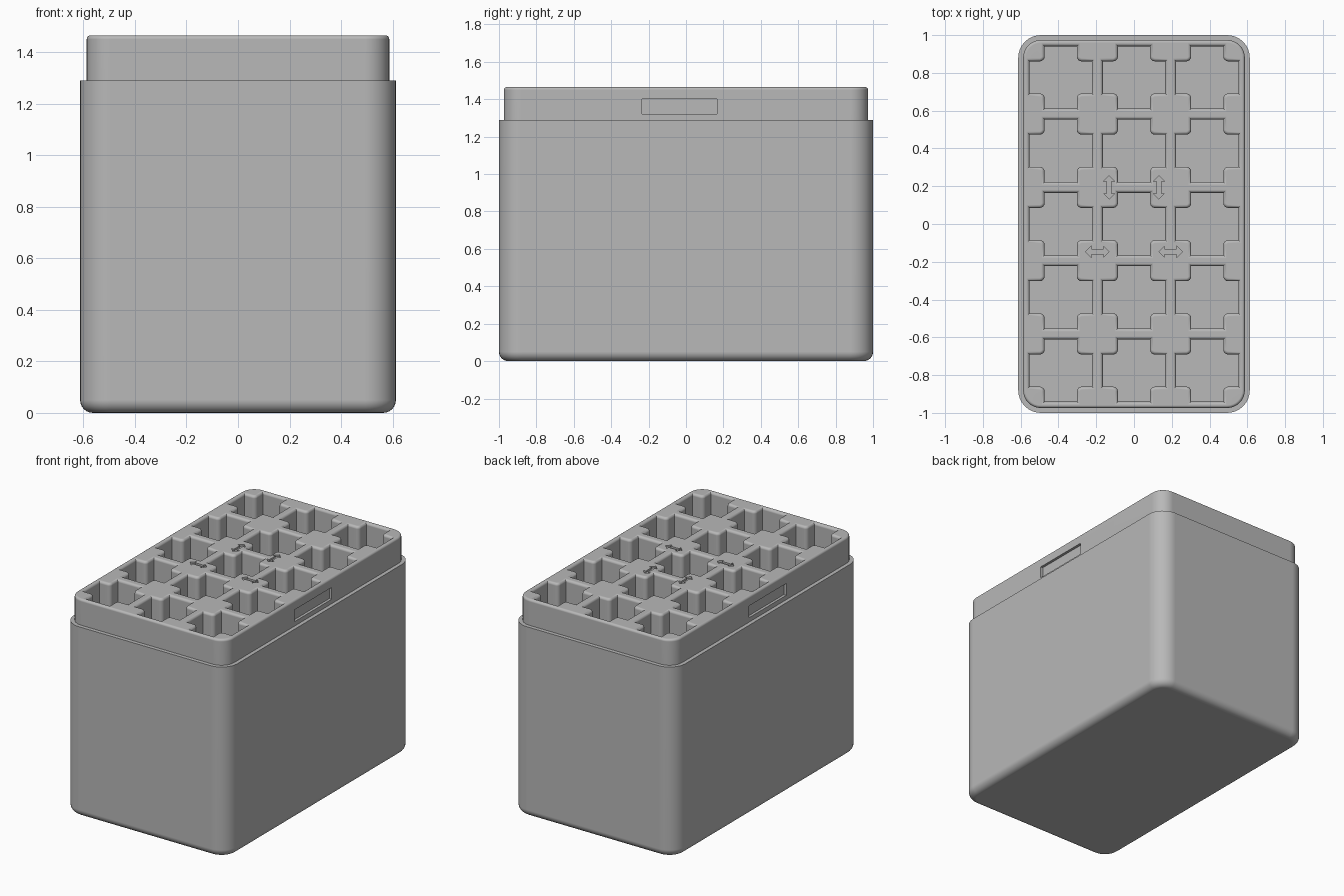
import bpy, bmesh, math

if "Cube" in bpy.data.objects:
    bpy.data.objects.remove(bpy.data.objects["Cube"])

HX, HY, R = 0.613, 1.0, 0.12       # case half sizes and corner radius
LEDGE, TOP, FLOOR = 1.29, 1.465, 0.06
STEP = 0.026                       # how far the neck is set in
PITCH, ARM, HALF, RC = 0.388, 0.165, 0.085, 0.026   # pocket grid and cross shape

grey = bpy.data.materials.new("grey plastic")
grey.diffuse_color = (0.48, 0.48, 0.48, 1)
grey.use_nodes = True
grey.node_tree.nodes["Principled BSDF"].inputs["Base Color"].default_value = grey.diffuse_color


def loft(bm, rings):
    """Skin a list of equal-length point rings and cap both ends."""
    loops = [[bm.verts.new(p) for p in ring] for ring in rings]
    n = len(loops[0])
    for a, b in zip(loops, loops[1:]):
        for i in range(n):
            j = (i + 1) % n
            bm.faces.new((a[i], a[j], b[j], b[i]))
    bm.faces.new(loops[0][::-1])
    bm.faces.new(loops[-1])


def finish(bm, name):
    bmesh.ops.recalc_face_normals(bm, faces=bm.faces)
    me = bpy.data.meshes.new(name)
    bm.to_mesh(me)
    bm.free()
    me.materials.append(grey)
    ob = bpy.data.objects.new(name, me)
    bpy.context.collection.objects.link(ob)
    return ob


def rounded_rect(inset, z, seg=8):
    r = R - inset
    pts = []
    for k, (sx, sy) in enumerate([(1, 1), (-1, 1), (-1, -1), (1, -1)]):
        for i in range(seg + 1):
            t = math.pi / 2 * (k + i / seg)
            pts.append((sx * (HX - R) + r * math.cos(t),
                        sy * (HY - R) + r * math.sin(t), z))
    return pts


def cross(cx, cy, grow, z, seg=4):
    """Plus-shaped outline with rounded inner corners."""
    a, b, c, r = ARM + grow, HALF + grow, HALF + RC, RC - grow
    quarter = [(a, b)]
    for i in range(seg + 1):
        t = math.pi / 2 * i / seg
        quarter.append((c - r * math.sin(t), c - r * math.cos(t)))
    quarter.append((b, a))
    pts = []
    for k in range(4):
        for x, y in quarter:
            for _ in range(k):
                x, y = -y, x
            pts.append((cx + x, cy + y, z))
    return pts


def arc_steps(n):
    return [math.pi / 2 * i / n for i in range(n + 1)]


# Case: rounded base, straight walls, ledge and narrower neck
bm = bmesh.new()
rb, rt = 0.05, 0.015
rings = [rounded_rect(rb * (1 - math.sin(t)), rb * (1 - math.cos(t))) for t in arc_steps(6)]
rings += [rounded_rect(0, LEDGE), rounded_rect(STEP, LEDGE)]
rings += [rounded_rect(STEP + rt * (1 - math.cos(t)), TOP - rt + rt * math.sin(t))
          for t in arc_steps(4)]
loft(bm, rings)
case = finish(bm, "case")

# Pockets: 3 x 5 crosses with a rounded lip
bm = bmesh.new()
lip = 0.017
for ix in (-1, 0, 1):
    for iy in (-2, -1, 0, 1, 2):
        cx, cy = ix * PITCH, iy * PITCH
        rings = [cross(cx, cy, 0, FLOOR)]
        rings += [cross(cx, cy, lip * (1 - math.cos(t)), TOP - lip + lip * math.sin(t))
                  for t in arc_steps(4)]
        rings.append(cross(cx, cy, lip, TOP + 0.1))
        loft(bm, rings)
pockets = finish(bm, "pocket_cutter")

# Latch slots on both sides of the neck, and shallow arrow marks on top
bm = bmesh.new()
for s in (-1, 1):
    x0, x1 = s * (HX - STEP - 0.018), s * (HX + 0.1)
    loft(bm, [[(x, -0.235, 1.32), (x, 0.165, 1.32), (x, 0.165, 1.40), (x, -0.235, 1.40)]
              for x in (x0, x1)])
arrow = [(0.062, 0), (0.032, 0.03), (0.032, 0.011), (-0.032, 0.011), (-0.032, 0.03),
         (-0.062, 0), (-0.032, -0.03), (-0.032, -0.011), (0.032, -0.011), (0.032, -0.03)]
for s in (-1, 1):
    for cx, cy, upright in ((0.132, 0.194, True), (0.194, -0.147, False)):
        pts = [(y, x) if upright else (x, y) for x, y in arrow]
        loft(bm, [[(s * cx + x, cy + y, z) for x, y in pts] for z in (TOP - 0.012, TOP + 0.1)])
marks = finish(bm, "slot_and_arrow_cutter")

# Cut everything out of the case
bpy.context.view_layer.objects.active = case
case.select_set(True)
for cutter in (pockets, marks):
    mod = case.modifiers.new("cut", 'BOOLEAN')
    mod.operation = 'DIFFERENCE'
    mod.solver = 'EXACT'
    mod.object = cutter
    bpy.ops.object.modifier_apply(modifier=mod.name)
    bpy.data.objects.remove(cutter)

# Smooth the fillets, keep hard edges and flat panels
bpy.ops.object.shade_smooth_by_angle(angle=math.radians(32))
weighted = case.modifiers.new("weighted normals", 'WEIGHTED_NORMAL')
weighted.keep_sharp = True
